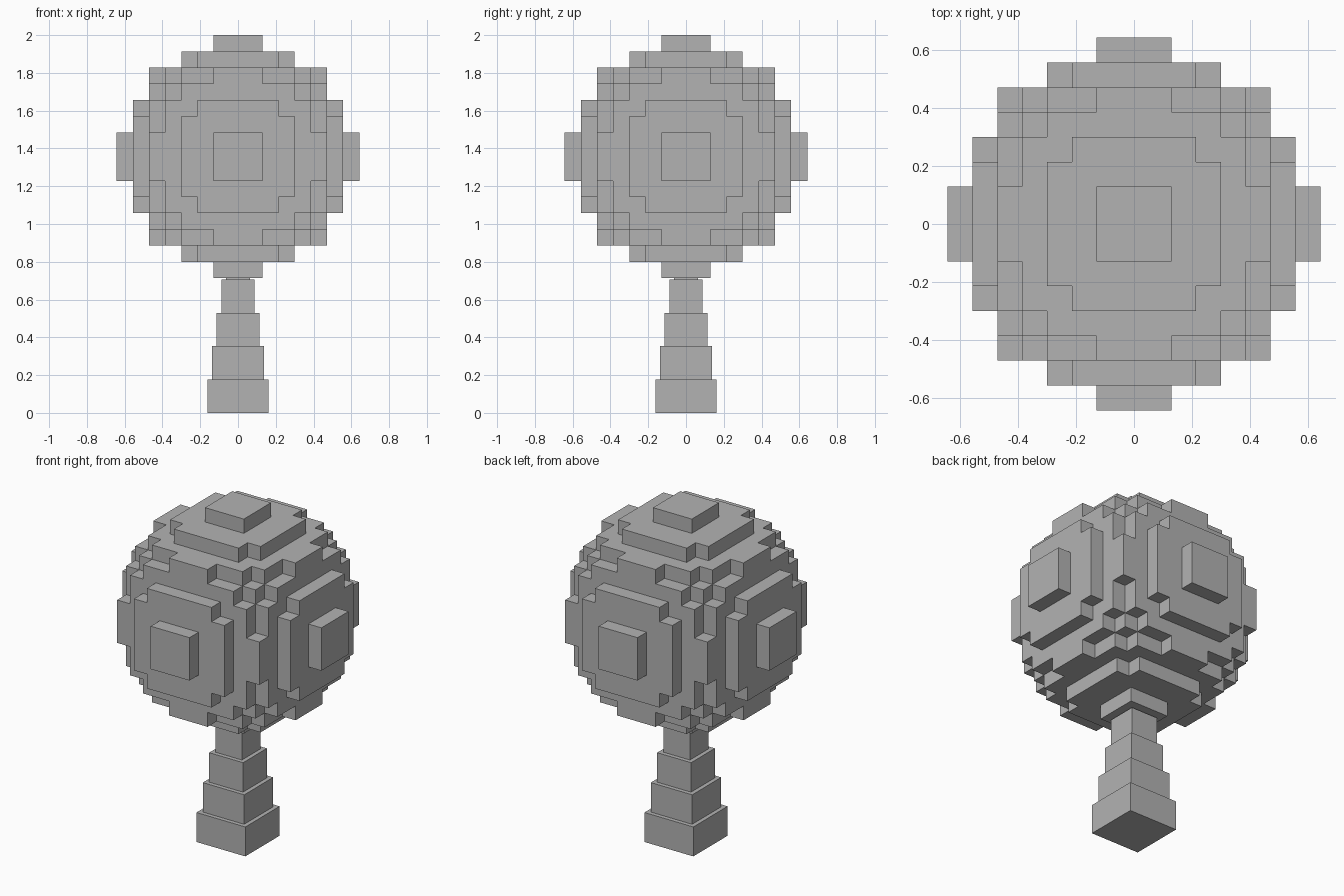
import bpy
import bmesh
from itertools import product
from mathutils import Matrix, Vector

cube = bpy.data.objects.get("Cube")
if cube:
    bpy.data.objects.remove(cube, do_unlink=True)

UNIT = 2 / 23.333         # edge of one crown block
CENTRE = Vector((0, 0, 2 - 7.5 * UNIT))
REACH = 51                # squared crown radius, in blocks
STEP = 0.1765             # height of one trunk step

grey = bpy.data.materials.new("plain grey")
grey.use_nodes = True
colour = (0.45, 0.45, 0.45, 1)
grey.diffuse_color = colour
grey.node_tree.nodes["Principled BSDF"].inputs["Base Color"].default_value = colour


def finish(name, bm):
    mesh = bpy.data.meshes.new(name)
    bm.to_mesh(mesh)
    bm.free()
    mesh.materials.append(grey)
    obj = bpy.data.objects.new(name, mesh)
    bpy.context.collection.objects.link(obj)
    return obj


def filled(cell):
    return sum(c * c for c in cell) <= REACH


# Crown: a ball of blocks, keeping only the outward faces
bm = bmesh.new()
for cell in product(range(-7, 8), repeat=3):
    if not filled(cell):
        continue
    for axis, sign in product(range(3), (-1, 1)):
        normal = Vector((0, 0, 0))
        normal[axis] = sign
        if filled(Vector(cell) + normal):
            continue
        u = Vector((0, 0, 0))
        u[(axis + 1) % 3] = 0.5
        v = normal.cross(u)
        mid = Vector(cell) + normal / 2
        corners = (mid - u - v, mid + u - v, mid + u + v, mid - u + v)
        bm.faces.new([bm.verts.new(CENTRE + p * UNIT) for p in corners])
bmesh.ops.remove_doubles(bm, verts=bm.verts, dist=UNIT / 100)
finish("crown", bm)

# Trunk: square steps narrowing upward, the last one set into the crown
for i in range(5):
    width = 0.324 - 0.0495 * i
    bm = bmesh.new()
    place = Matrix.Translation((0, 0, STEP * (i + 0.5)))
    bmesh.ops.create_cube(bm, size=1, matrix=place @ Matrix.Diagonal((width, width, STEP, 1)))
    finish(f"trunk_step_{i + 1}", bm)
